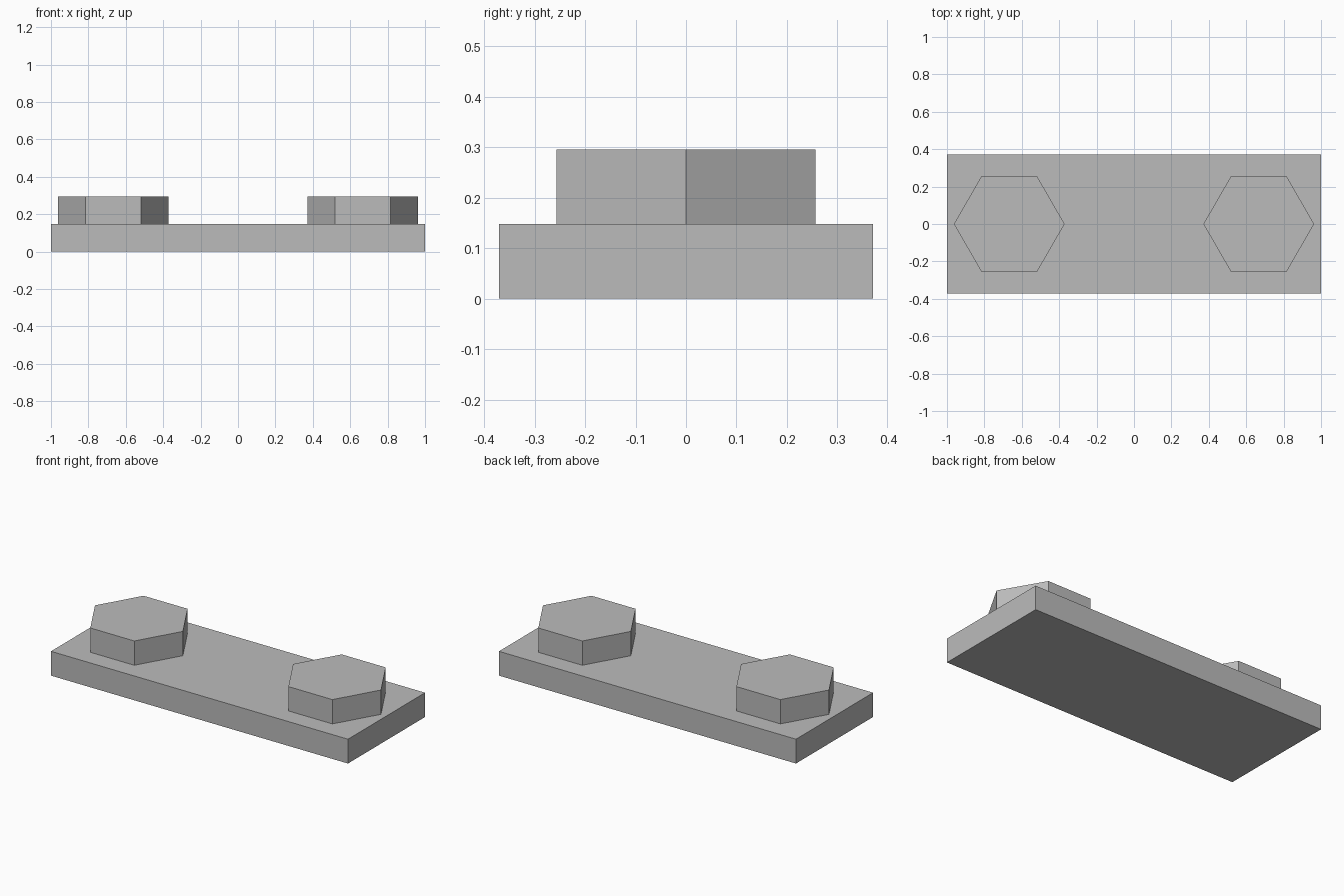
import bpy
import math

cube = bpy.data.objects.get("Cube")
if cube:
    bpy.data.objects.remove(cube, do_unlink=True)

PLATE_HEIGHT = 0.148
HEAD_HEIGHT = 0.148
HEAD_RADIUS = 0.296

# Plain grey metal
GREY = (0.5, 0.5, 0.5, 1.0)
metal = bpy.data.materials.new("grey metal")
metal.use_nodes = True
metal.diffuse_color = GREY
metal.node_tree.nodes["Principled BSDF"].inputs["Base Color"].default_value = GREY


def finish(name):
    obj = bpy.context.object
    obj.name = name
    obj.data.materials.append(metal)
    return obj


# Flat base plate
bpy.ops.mesh.primitive_cube_add(size=1, location=(0, 0, PLATE_HEIGHT / 2))
plate = finish("base_plate")
plate.scale = (2, 0.741, PLATE_HEIGHT)

# Hexagonal bolt heads, corners pointing along the plate
for side, x in (("left", 0.667), ("right", -0.667)):
    bpy.ops.mesh.primitive_cylinder_add(
        vertices=6, radius=HEAD_RADIUS, depth=HEAD_HEIGHT,
        location=(x, 0, PLATE_HEIGHT + HEAD_HEIGHT / 2),
        rotation=(0, 0, math.radians(30)))
    finish(side + "_bolt_head")
